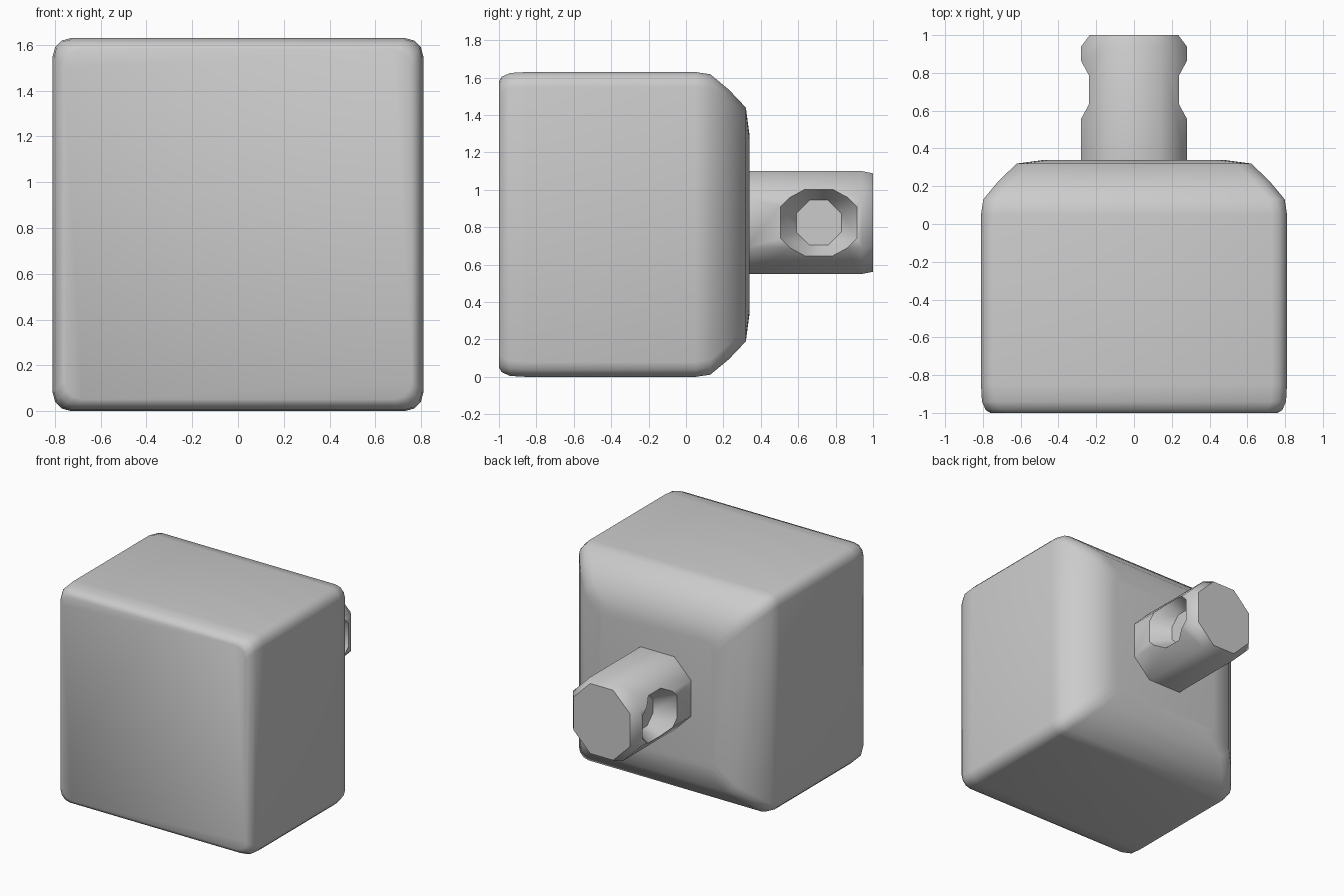
import bpy, bmesh, math
from mathutils import Matrix

if "Cube" in bpy.data.objects:
    bpy.data.objects.remove(bpy.data.objects["Cube"])


def ring(y, hw, hh, cz, corner, segs):
    """Rectangle with rounded (or chamfered) corners in the XZ plane."""
    pts = []
    for i, (sx, sz) in enumerate([(1, 1), (-1, 1), (-1, -1), (1, -1)]):
        for k in range(segs + 1):
            a = math.radians(90 * (i + k / segs))
            pts.append((sx * (hw - corner) + corner * math.cos(a), y,
                        cz + sz * (hh - corner) + corner * math.sin(a)))
    return pts


def loft(name, rings):
    bm = bmesh.new()
    loops = [[bm.verts.new(p) for p in r] for r in rings]
    n = len(loops[0])
    for a, b in zip(loops, loops[1:]):
        for i in range(n):
            bm.faces.new((a[i], a[(i + 1) % n], b[(i + 1) % n], b[i]))
    bm.faces.new(loops[0])
    bm.faces.new(loops[-1])
    bmesh.ops.recalc_face_normals(bm, faces=bm.faces[:])
    return finish(name, bm)


def finish(name, bm):
    mesh = bpy.data.meshes.new(name)
    bm.to_mesh(mesh)
    bm.free()
    obj = bpy.data.objects.new(name, mesh)
    bpy.context.collection.objects.link(obj)
    return obj


def smooth(obj, angle):
    bpy.ops.object.select_all(action='DESELECT')
    obj.select_set(True)
    bpy.context.view_layer.objects.active = obj
    bpy.ops.object.shade_smooth_by_angle(angle=math.radians(angle))


# Body: small rounding at the front, wide chamfer at the back
profile = [(-1.0, 0.05), (-0.985, 0.025), (-0.94, 0.005), (-0.85, 0.0),
           (0.05, 0.0), (0.13, 0.012), (0.23, 0.095), (0.32, 0.19), (0.34, 0.34)]
body = loft("body", [ring(y, 0.81 - d, 0.815 - d, 0.815, 0.08, 3) for y, d in profile])
smooth(body, 60)

# Peg: eight-sided bar sticking out of the back
peg = loft("peg", [ring(y, 0.28 - dx, 0.275 - dz, 0.825, 0.14, 1)
                   for y, dx, dz in [(0.32, 0, 0), (0.94, 0, 0), (1.0, 0.045, 0.012)]])

# Tapered cutters for the round dents on both sides of the peg
bm = bmesh.new()
for s in (1, -1):
    m = (Matrix.Translation((s * 0.225, 0.71, 0.825))
         @ Matrix.Rotation(s * math.pi / 2, 4, 'Y')
         @ Matrix.Rotation(math.pi / 8, 4, 'Z'))
    bmesh.ops.create_cone(bm, cap_ends=True, segments=8, radius1=0.13,
                          radius2=0.24, depth=0.17, matrix=m)
cutter = finish("dent_cutter", bm)
cutter.hide_render = True
cutter.hide_set(True)

mod = peg.modifiers.new("dents", 'BOOLEAN')
mod.operation = 'DIFFERENCE'
mod.solver = 'EXACT'
mod.object = cutter
bpy.context.view_layer.objects.active = peg
bpy.ops.object.modifier_apply(modifier=mod.name)
bpy.data.objects.remove(cutter)
smooth(peg, 50)
